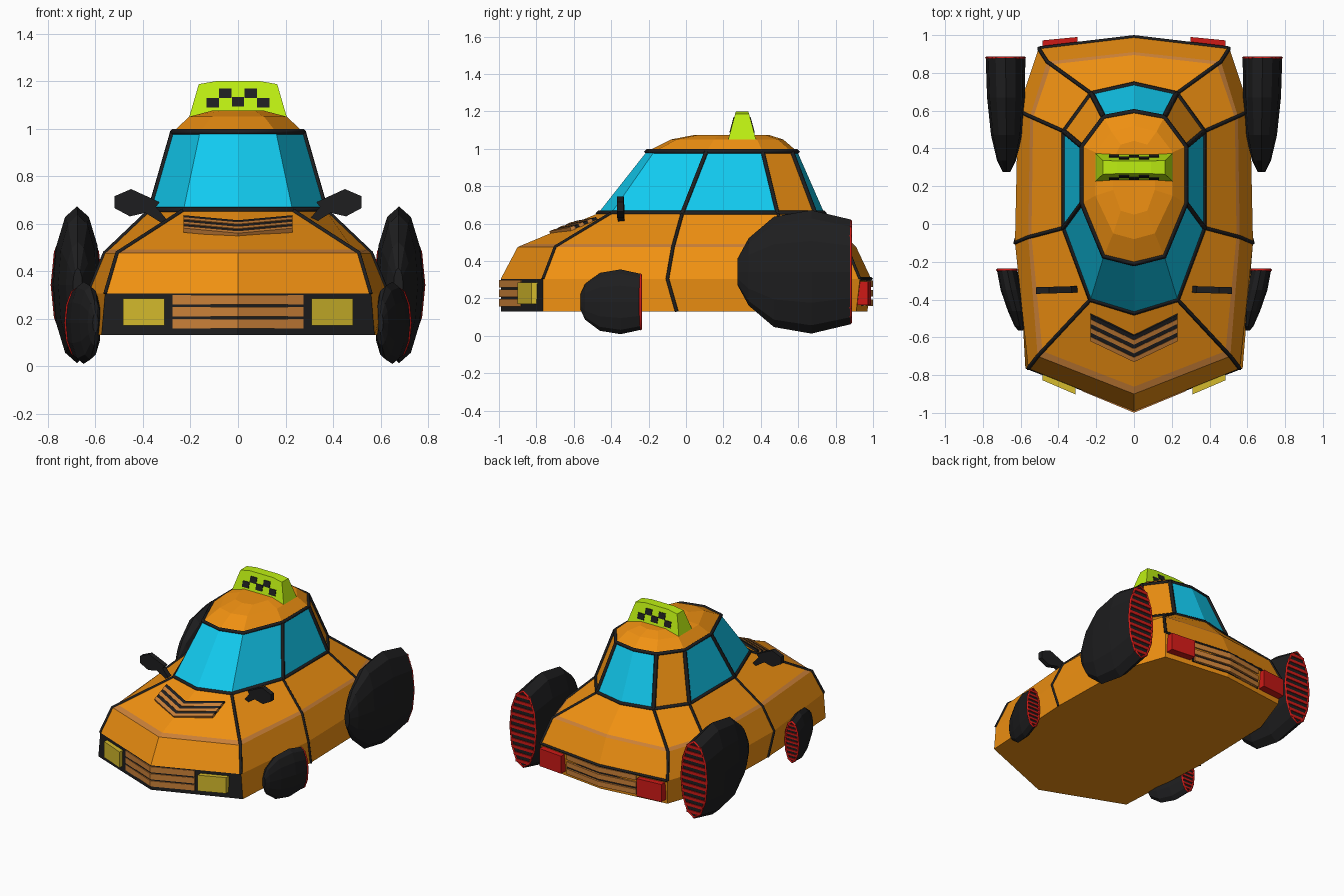
import bpy, bmesh, math
from mathutils import Vector

if "Cube" in bpy.data.objects:
    bpy.data.objects.remove(bpy.data.objects["Cube"])


def material(name, r, g, b):
    m = bpy.data.materials.new(name)
    m.diffuse_color = (r, g, b, 1)
    m.use_nodes = True
    m.node_tree.nodes["Principled BSDF"].inputs["Base Color"].default_value = m.diffuse_color
    return m


ORANGE = material("orange_paint", .88, .285, .006)
BLACK = material("black_trim", .013, .013, .014)
GLASS = material("cyan_glass", .006, .60, .88)
LIME = material("lime_sign", .51, .86, .006)
RED = material("red_glow", .62, .01, .008)
YELLOW = material("yellow_lamp", .66, .49, .025)
BRONZE = material("bronze_bars", .60, .22, .04)


def add(name, verts, faces, mats, ids=None, mirror=False):
    mesh = bpy.data.meshes.new(name)
    mesh.from_pydata([tuple(v) for v in verts], [], faces)
    for m in mats:
        mesh.materials.append(m)
    for i, p in enumerate(mesh.polygons):
        p.material_index = ids[i] if ids else 0
    bm = bmesh.new()
    bm.from_mesh(mesh)
    bmesh.ops.recalc_face_normals(bm, faces=bm.faces)
    bm.to_mesh(mesh)
    bm.free()
    ob = bpy.data.objects.new(name, mesh)
    bpy.context.collection.objects.link(ob)
    if mirror:
        ob.modifiers.new("mirror", 'MIRROR').use_mirror_merge = False
    return ob


def loft(name, rings, mats, pick=None, start=False, end=False, mirror=False):
    n = len(rings[0])
    verts = [v for r in rings for v in r]
    faces, ids = [], []
    for k in range(len(rings) - 1):
        for i in range(n):
            j = (i + 1) % n
            faces.append((k*n+i, k*n+j, k*n+n+j, k*n+n+i))
            ids.append(pick(k, i) if pick else 0)
    if start:
        faces.append(tuple(range(n)))
        ids.append(0)
    if end:
        faces.append(tuple(range(len(verts) - n, len(verts))))
        ids.append(0)
    return add(name, verts, faces, mats, ids, mirror)


def sweep(name, path, a, b, mat, mirror=False):
    # rectangular bar along a path, half-extents given by vectors a and b
    a, b = Vector(a), Vector(b)
    rings = [[Vector(p)+a+b, Vector(p)-a+b, Vector(p)-a-b, Vector(p)+a-b] for p in path]
    return loft(name, rings, [mat], start=True, end=True, mirror=mirror)


def tubes(name, paths, depth, mat, both=False, closed=False):
    cu = bpy.data.curves.new(name, 'CURVE')
    cu.dimensions = '3D'
    cu.bevel_depth = depth
    cu.bevel_resolution = 0
    cu.use_fill_caps = True
    cu.materials.append(mat)
    for path in paths:
        for s in ((1, -1) if both else (1,)):
            sp = cu.splines.new('POLY')
            sp.points.add(len(path) - 1)
            for q, p in zip(sp.points, path):
                q.co = (s*p[0], p[1], p[2], 1)
            sp.use_cyclic_u = closed
    ob = bpy.data.objects.new(name, cu)
    bpy.context.collection.objects.link(ob)


# body levels: height, then half outline from front centre to rear centre
LEVELS = [
    (.13, [(0, -.99), (.575, -.765), (.615, -.05), (.60, .60), (.49, .91), (0, .97)]),
    (.305, [(0, -.99), (.56, -.765), (.63, -.10), (.615, .60), (.505, .93), (0, .99)]),
    (.475, [(0, -.90), (.51, -.70), (.56, -.07), (.55, .57), (.46, .86), (0, .91)]),
    (.655, [(0, -.47), (.23, -.40), (.37, -.02), (.37, .49), (.225, .69), (0, .74)]),
    (.985, [(0, -.21), (.16, -.17), (.275, .11), (.275, .41), (.16, .565), (0, .595)]),
    (1.05, [(0, -.08), (.11, -.05), (.205, .15), (.205, .38), (.12, .49), (0, .52)]),
    (1.075, [(0, .05), (.07, .07), (.11, .18), (.11, .34), (.07, .42), (0, .44)]),
]
HALF = [[Vector((x, y, z)) for x, y in pts] for z, pts in LEVELS]


def ring(h):
    return h + [Vector((-p.x, p.y, p.z)) for p in h[4:0:-1]]


R = [ring(h) for h in HALF]
stripe = [p.lerp(q, .09) for p, q in zip(R[2], R[3])]

loft("lower_body", R[:3], [ORANGE, BLACK],
     pick=lambda k, i: int(k == 0 and i in (0, 9)), start=True)
loft("shoulder_stripe", [R[2], stripe], [BRONZE])
loft("upper_body", [stripe, R[3]], [ORANGE])
loft("cabin_windows", R[3:5], [GLASS, ORANGE], pick=lambda k, i: int(i in (3, 6)))
loft("roof", R[4:], [ORANGE], end=True)

# dark window frames and panel seams
tubes("window_frames", [R[3], R[4]], .014, BLACK, closed=True)
tubes("window_pillars", [[HALF[3][i], HALF[4][i]] for i in (2, 3, 4)], .014, BLACK, both=True)
tubes("panel_seams", [[HALF[k][i] for k in ks] for i, ks in
      ((1, (3, 2, 1)), (2, (3, 2, 1, 0)), (3, (3, 2, 1)), (4, (3, 2, 1)))], .010, BLACK, both=True)
tubes("rear_bumper_seam", [R[1][4:7]], .010, BLACK)

# front and rear grilles
sweep("rear_grille_back", [(-.285, .94, .225), (0, .978, .225), (.285, .94, .225)],
      (0, .008, 0), (0, 0, .066), BLACK)
for k in range(3):
    z = .177 + .051*k
    sweep(f"front_grille_bar_{k}", [(-.275, -.872, z), (0, -.986, z), (.275, -.872, z)],
          (0, .013, 0), (0, 0, .020), BRONZE)
    sweep(f"rear_grille_bar_{k}", [(-.275, .95, z), (0, .988, z), (.275, .95, z)],
          (0, .012, 0), (0, 0, .018), BRONZE)

# lamps
sweep("headlights", [(.31, -.875, .227), (.485, -.80, .227)],
      (0, .027, 0), (0, 0, .057), YELLOW, mirror=True)
sweep("taillights", [(.30, .963, .227), (.485, .945, .227)],
      (0, .027, 0), (0, 0, .063), RED, mirror=True)

# chevron hood vents
for k in range(6):
    y, z = -.60 - .023*k, .603 - .0095*k
    dark = k % 2 == 0
    sweep(f"hood_vent_{k}", [(-.23, y+.11, z+.021), (0, y, z), (.23, y+.11, z+.021)],
          (0, .012, .005), (0, -.004, .009 if not dark else .006), BLACK if dark else BRONZE)

# side mirrors
MIRROR = [(.29, .605), (.345, .67), (.33, .69), (.45, .745), (.52, .715),
          (.52, .665), (.455, .63), (.39, .645), (.31, .595)]
loft("side_mirrors", [[(x, y + .03*(.52-x), z) for x, z in MIRROR] for y in (-.37, -.335)],
     [BLACK], start=True, end=True, mirror=True)


def pod(name, sections, cz, slats):
    # wheel-shaped pod: elliptical rings along y, cut flat with a red slotted outlet
    rings = [[(cx + w*math.cos(t*math.pi/6), y, cz + h*math.sin(t*math.pi/6))
              for t in range(12)] for y, cx, w, h in sections]
    loft(name, rings, [BLACK], start=True, end=True, mirror=True)
    y, cx, w, h = sections[0]
    tubes(name + "_outlet_rim", [[(cx + (p[0]-cx)*.96, y, cz + (p[2]-cz)*.97) for p in rings[0]]],
          .008, RED, both=True, closed=True)
    for k in range(1 - slats, slats):
        f = k/slats
        s = w*.93*math.sqrt(1 - f*f)
        sweep(f"{name}_slat_{k + slats}", [(cx-s, y, cz+f*h), (cx+s, y, cz+f*h)],
              (0, .006, 0), (0, 0, h/slats*.22), RED, mirror=True)


pod("rear_wheel_pods", [(.88, .68, .105, .28), (.67, .678, .10, .33), (.47, .675, .082, .295),
                        (.335, .675, .05, .18), (.275, .675, .02, .07)], .342, 6)
pod("front_wheel_pods", [(-.243, .672, .054, .15), (-.35, .65, .056, .173), (-.46, .622, .046, .155),
                         (-.54, .605, .028, .095), (-.565, .60, .012, .04)], .182, 5)

# roof sign with arched top, tapering upward
SIGN = [(-.205, 1.05), (-.1, 1.062), (.1, 1.062), (.205, 1.05),
        (.165, 1.187), (.09, 1.2), (-.09, 1.2), (-.165, 1.187)]


def sign_y(z, side):
    return .30 + side*(.074 - .27*(z - 1.05))


loft("roof_sign", [[(x, sign_y(z, s), z) for x, z in SIGN] for s in (-1, 1)],
     [LIME], start=True, end=True)

# checker squares on both sign faces
for s, side in ((-1, "front"), (1, "rear")):
    for c in range(5):
        z = 1.152 if c % 2 else 1.113
        x = (c - 2)*.053
        z -= .1*abs(x)*.5
        sweep(f"sign_check_{side}_{c}", [(x-.026, sign_y(z, s), z), (x+.026, sign_y(z, s), z)],
              (0, .004, 0), (0, -s*.0054, .02), BLACK)
